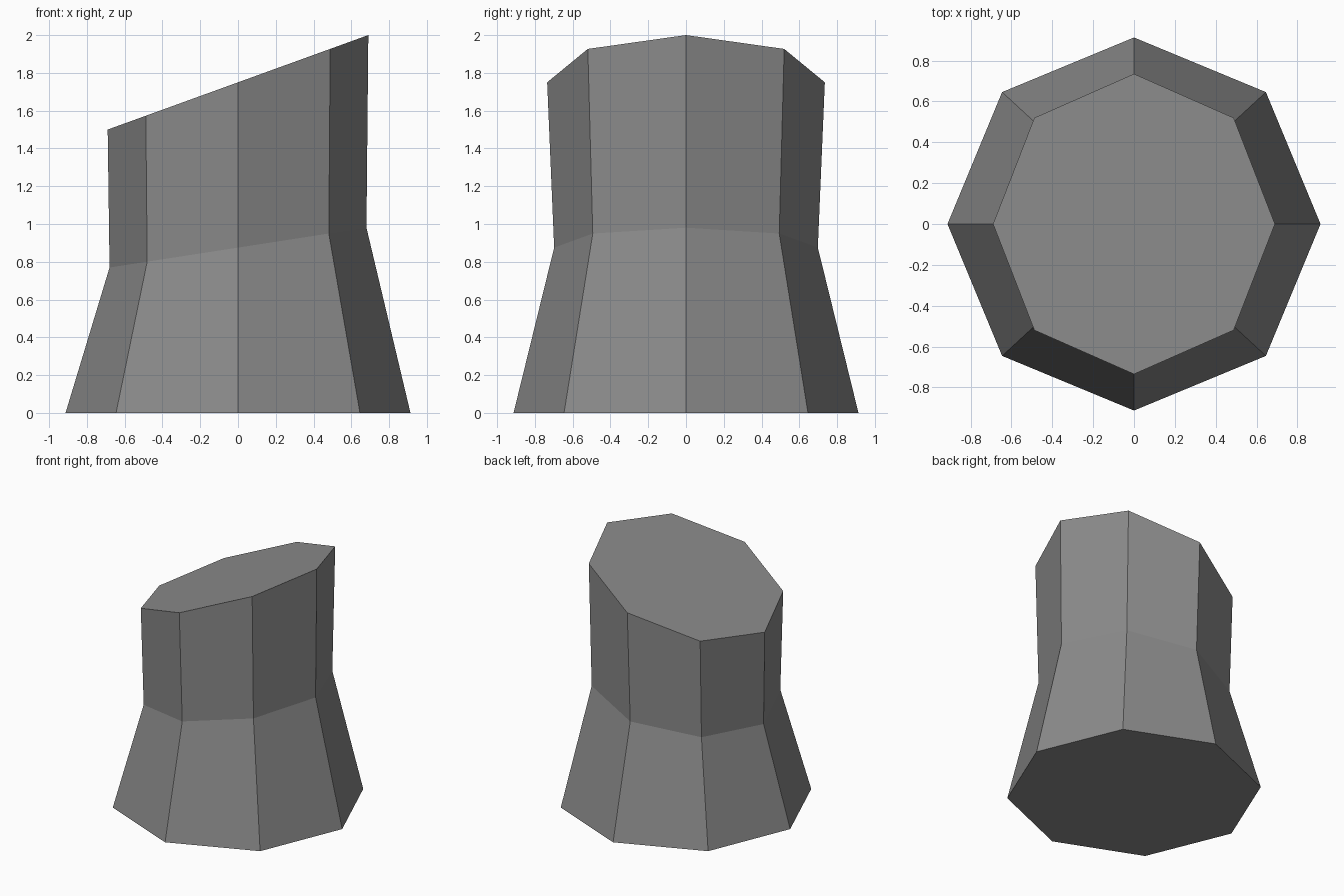
import bpy
import bmesh
from math import cos, sin, pi

old = bpy.data.objects.get("Cube")
if old:
    bpy.data.objects.remove(old, do_unlink=True)

SIDES = 8


def make_material(name, rgb):
    mat = bpy.data.materials.new(name)
    mat.use_nodes = True
    colour = (*rgb, 1.0)
    mat.diffuse_color = colour
    mat.node_tree.nodes["Principled BSDF"].inputs["Base Color"].default_value = colour
    return mat


def add_ring(bm, rx, ry, height, slope):
    """Octagonal ring whose height rises towards +x."""
    ring = []
    for i in range(SIDES):
        a = 2 * pi * i / SIDES
        x, y = rx * cos(a), ry * sin(a)
        ring.append(bm.verts.new((x, y, height + slope * x)))
    return ring


# Flared octagonal stump with a slanted waist and a slanted flat top
bm = bmesh.new()
rings = [
    add_ring(bm, 0.913, 0.913, 0.0, 0.0),
    add_ring(bm, 0.68, 0.698, 0.875, 0.155),
    add_ring(bm, 0.69, 0.735, 1.75, 0.3625),
]
for low, high in zip(rings, rings[1:]):
    for i in range(SIDES):
        j = (i + 1) % SIDES
        bm.faces.new((low[i], low[j], high[j], high[i]))
bm.faces.new(rings[0][::-1])
bm.faces.new(rings[-1])
bmesh.ops.recalc_face_normals(bm, faces=bm.faces)

mesh = bpy.data.meshes.new("slanted_stump")
bm.to_mesh(mesh)
bm.free()
mesh.materials.append(make_material("mid grey", (0.26, 0.26, 0.26)))
stump = bpy.data.objects.new("slanted_stump", mesh)
bpy.context.collection.objects.link(stump)
